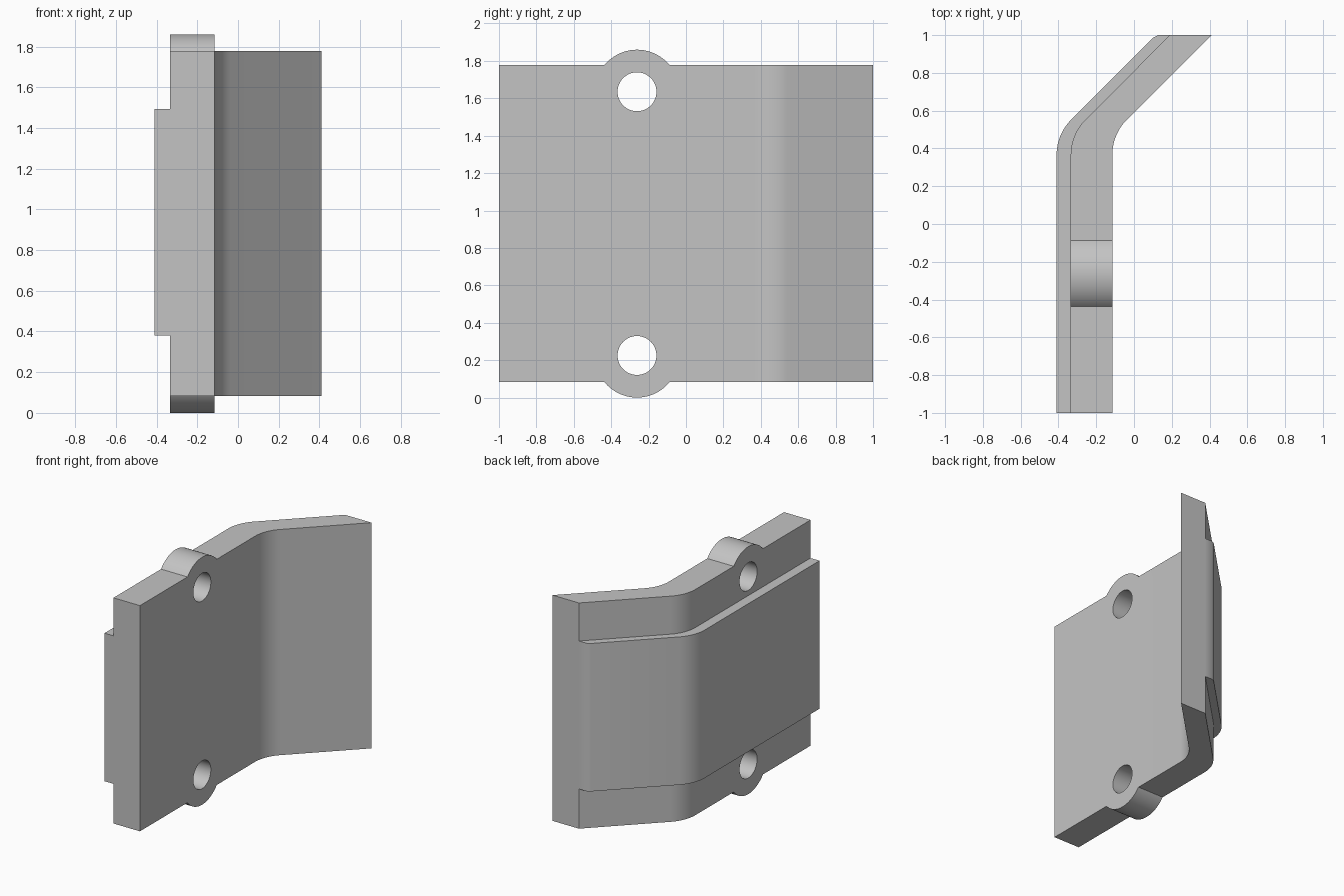
import bpy
import bmesh
from math import radians, sin, cos, tan, pi
from mathutils import Matrix, Vector

cube = bpy.data.objects.get("Cube")
if cube:
    bpy.data.objects.remove(cube, do_unlink=True)

grey = bpy.data.materials.new("light grey")
grey.use_nodes = True
grey.diffuse_color = (0.55, 0.55, 0.55, 1)
grey.node_tree.nodes["Principled BSDF"].inputs["Base Color"].default_value = (0.55, 0.55, 0.55, 1)

X_PAD, X_BACK, X_FRONT = -0.41, -0.335, -0.115   # layers of the straight run
BEND_Y = 0.475                                   # where the sheet turns 45 degrees
TANGENT = 0.11
RADIUS = TANGENT / tan(radians(22.5))


def bent_line(x, steps=14):
    """Straight run, rounded 45 degree bend and slanted run, starting at x."""
    pts = [(x, -1)]
    for i in range(steps + 1):
        a = pi / 4 * i / steps
        pts.append((x + RADIUS * (1 - cos(a)), BEND_Y - TANGENT + RADIUS * sin(a)))
    return pts + [(x + 1 - BEND_Y, 1)]


def finish(name, bm):
    bmesh.ops.recalc_face_normals(bm, faces=bm.faces)
    mesh = bpy.data.meshes.new(name)
    bm.to_mesh(mesh)
    bm.free()
    mesh.materials.append(grey)
    obj = bpy.data.objects.new(name, mesh)
    bpy.context.collection.objects.link(obj)
    return obj


def prism(name, outline, z0, z1):
    bm = bmesh.new()
    face = bm.faces.new([bm.verts.new((x, y, z0)) for x, y in outline])
    top = bmesh.ops.extrude_face_region(bm, geom=[face])["geom"]
    bmesh.ops.translate(bm, vec=Vector((0, 0, z1 - z0)),
                        verts=[v for v in top if isinstance(v, bmesh.types.BMVert)])
    return finish(name, bm)


def rod(name, radius, z, x0, x1):
    """Cylinder along x, on the line of the bolt holes."""
    bm = bmesh.new()
    place = Matrix.Translation(((x0 + x1) / 2, -0.262, z)) @ Matrix.Rotation(pi / 2, 4, "Y")
    bmesh.ops.create_cone(bm, cap_ends=True, segments=72, radius1=radius,
                          radius2=radius, depth=x1 - x0, matrix=place)
    return finish(name, bm)


def combine(target, tool, operation):
    tool.hide_render = True
    mod = target.modifiers.new(operation, "BOOLEAN")
    mod.operation, mod.solver, mod.object = operation, "EXACT", tool
    bpy.context.view_layer.objects.active = target
    bpy.ops.object.modifier_apply(modifier=mod.name)
    bpy.data.objects.remove(tool, do_unlink=True)


# Bent main plate
plate = prism("bent_plate", bent_line(X_FRONT) + bent_line(X_BACK)[::-1], 0.082, 1.778)

# Round bosses on the top and bottom edges, with through holes
HOLES = (0.225, 1.635)
for z in HOLES:
    combine(plate, rod("boss", 0.225, z, X_BACK, X_FRONT), "UNION")
for z in HOLES:
    combine(plate, rod("hole_cutter", 0.104, z, X_BACK - 0.2, X_FRONT + 0.2), "DIFFERENCE")

# Raised pad on the back, its far corner clipped
pad_outer = bent_line(X_PAD)[:-1] + [(0.10, 0.985), (0.127, 1)]
pad = prism("raised_pad", pad_outer + bent_line(X_BACK)[::-1], 0.38, 1.492)

# Smooth bends and bores, crisp edges
for obj in (plate, pad):
    bpy.ops.object.select_all(action="DESELECT")
    obj.select_set(True)
    bpy.context.view_layer.objects.active = obj
    bpy.ops.object.shade_smooth_by_angle(angle=radians(30))
